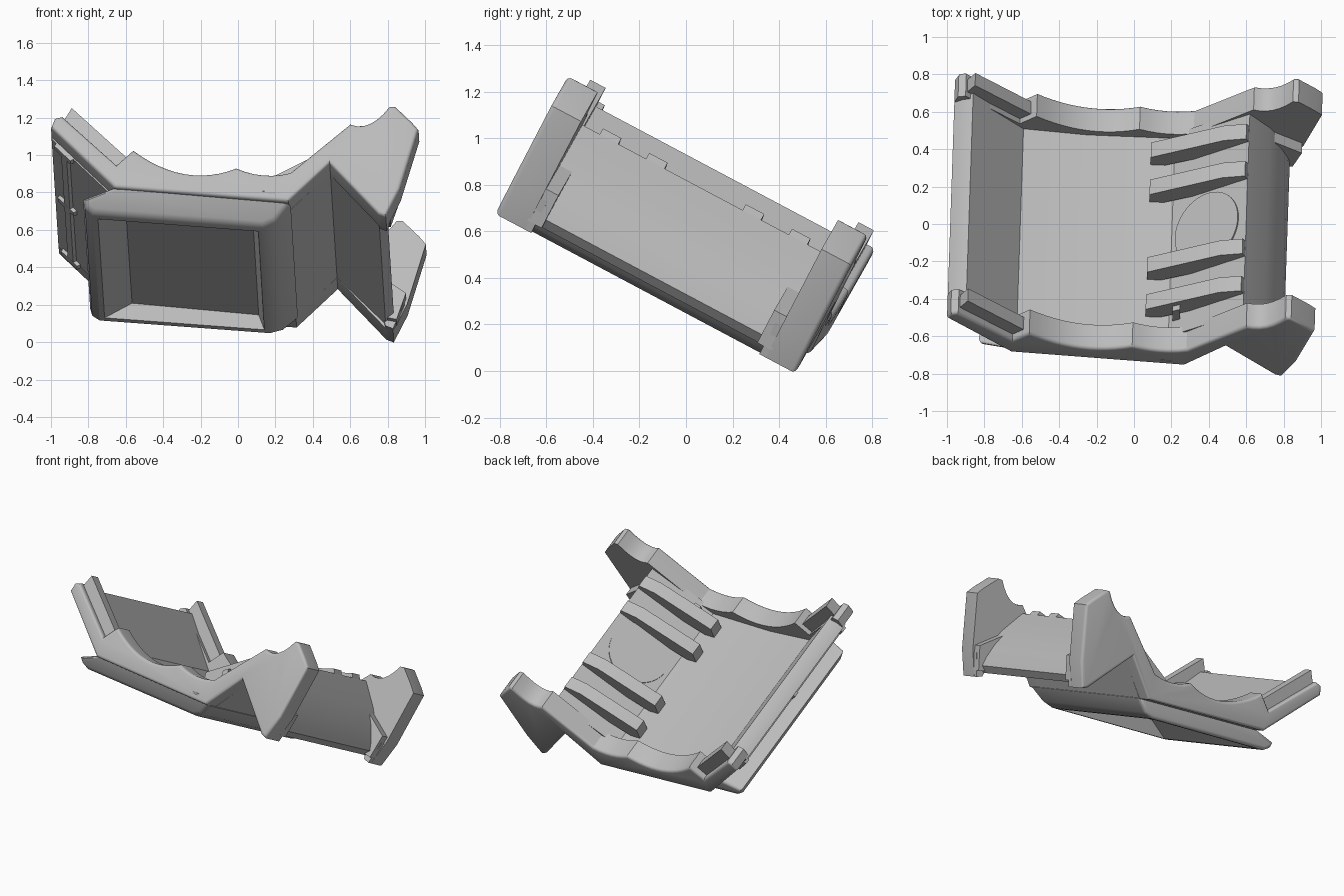
import bpy, bmesh, math
from mathutils import Vector

cube = bpy.data.objects.get("Cube")
if cube:
    bpy.data.objects.remove(cube)

grey = bpy.data.materials.new("plain grey")
grey.use_nodes = True
grey.diffuse_color = (0.5, 0.5, 0.5, 1)
grey.node_tree.nodes["Principled BSDF"].inputs["Base Color"].default_value = (0.5, 0.5, 0.5, 1)

# The part is tilted: its sections lie across AXIS, which runs back and down
AXIS = Vector((0.03, 0.883, -0.469)).normalized()
LENGTH = 1.46
FLANGE = 0.145


def place(x, z, depth):
    """Section point (x, z) on the tilted front plane, moved along the axis."""
    y = -0.79 + 0.531 * (z - 0.68) - 0.034 * x
    return Vector((x, y, z)) + AXIS * depth


def scallop(x1, z1, x2, z2, sag, steps):
    """Points of a hollow curve between two cusps, both ends included."""
    ts = [i / steps for i in range(steps + 1)]
    return [(x1 + (x2 - x1) * t, z1 + (z2 - z1) * t - 4 * sag * t * (1 - t)) for t in ts]


def finish(name, bm):
    bmesh.ops.recalc_face_normals(bm, faces=bm.faces)
    mesh = bpy.data.meshes.new(name)
    bm.to_mesh(mesh)
    bm.free()
    mesh.materials.append(grey)
    obj = bpy.data.objects.new(name, mesh)
    bpy.context.collection.objects.link(obj)
    bpy.ops.object.select_all(action='DESELECT')
    obj.select_set(True)
    bpy.context.view_layer.objects.active = obj
    bpy.ops.object.shade_smooth_by_angle(angle=math.radians(28))


def prism(name, outline, start, end, round_start=0, round_end=0, rake=0, pocket=0):
    """Extrude a section along the axis; optional rounded rims, raked front, underside pocket."""
    bm = bmesh.new()
    first = [bm.verts.new(place(x, z, start + rake * (0.79 - 0.07 * x - z))) for x, z in outline]
    last = [bm.verts.new(place(x, z, end)) for x, z in outline]
    caps = [bm.faces.new(first), bm.faces.new(last[::-1])]
    n = len(outline)
    for i in range(n):
        j = (i + 1) % n
        bm.faces.new((first[i], last[i], last[j], first[j]))
    bmesh.ops.recalc_face_normals(bm, faces=bm.faces)
    rims = [(list(c.edges), r) for c, r in zip(caps, (round_start, round_end)) if r]
    for edges, radius in rims:
        bmesh.ops.bevel(bm, geom=edges, offset=radius, segments=4,
                        profile=0.5, affect='EDGES', clamp_overlap=True)
    if pocket:
        bm.normal_update()
        under = max((f for f in bm.faces if f.normal.z < -0.7), key=lambda f: f.calc_area())
        bmesh.ops.inset_region(bm, faces=[under], thickness=0.04, depth=0)
        shift = under.normal * -pocket
        bmesh.ops.inset_region(bm, faces=[under], thickness=0.012, depth=0)
        middle = under.calc_center_median().x
        for v in under.verts:
            # Pocket floor is narrower than its mouth, most of all on the arm side
            v.co += shift + Vector((0.13 if v.co.x < middle else -0.03, 0, 0))
    finish(name, bm)


# End flanges: arm on one side, scalloped middle, pointed leg on the other
flange = [(-1.0, 1.15), (-0.66, 0.83), (0.27, 0.755), (0.49, 0.96), (0.75, 0.69),
          (0.79, 0.675), (0.865, 0.82), (0.965, 1.14), (0.93, 1.18), (0.84, 1.265)]
flange += scallop(0.81, 1.265, 0.6, 1.17, 0.045, 6)
flange += scallop(0.28, 0.91, -0.01, 0.935, 0.025, 6)
flange += scallop(-0.01, 0.935, -0.56, 1.03, 0.078, 12)[1:]
flange += [(-0.65, 0.95), (-0.94, 1.21), (-0.98, 1.2)]
prism("front_flange", flange, 0, FLANGE, round_start=0.02)
prism("back_flange", flange, LENGTH - FLANGE, LENGTH, round_end=0.02)

# Shell joining the flanges
shell = [(-1.0, 1.14), (-0.66, 0.82), (-0.3, 0.795), (0.27, 0.752), (0.49, 0.962),
         (0.75, 0.712), (0.795, 0.745), (0.785, 0.8), (0.75, 0.89), (0.69, 0.99),
         (0.58, 1.125), (0.18, 0.855), (-0.29, 0.86), (-0.63, 0.9), (-0.9, 1.19),
         (-0.96, 1.17)]
prism("shell", shell, FLANGE - 0.03, LENGTH - FLANGE + 0.03)

# Underside block with a raked front and a shallow pocket
block = [(-0.83, 0.80), (-0.82, 0.765), (-0.78, 0.74), (0.13, 0.672), (0.2, 0.69),
         (0.28, 0.755), (0.2, 0.81), (-0.66, 0.84)]
prism("underside_block", block, 0.015, 1.35, 0.03, 0.025, rake=0.95, pocket=0.085)

# Sloping ribs, in mirrored pairs along the length
rib = [(0.055, 0.82), (0.055, 0.93), (0.445, 1.125), (0.565, 1.15), (0.585, 1.115), (0.38, 0.97)]
for offset in (0.235, 0.46):
    for side in (-1, 1):
        mid = 0.735 + side * offset
        prism("rib", rib, mid - 0.045, mid + 0.045)
prism("rib_stop", [(0.2, 0.84), (0.2, 0.97), (0.24, 0.99), (0.24, 0.87)], 0.2, 0.27)

# Clip rails on the arm, pads and gussets inside the legs, mirrored front to back
rail = [(-0.94, 1.19), (-0.89, 1.27), (-0.58, 0.99), (-0.63, 0.9)]
gusset = [(0.7, 0.96), (0.86, 0.85), (0.81, 0.71), (0.76, 0.72)]
pad = [(0.72, 0.8), (0.85, 0.81), (0.79, 0.675), (0.75, 0.69)]
for part, outline, a, b in (("arm_rail", rail, 0.04, 0.115),
                            ("leg_gusset", gusset, FLANGE - 0.01, FLANGE + 0.06),
                            ("leg_pad", pad, FLANGE - 0.02, FLANGE + 0.03)):
    prism("front_" + part, outline, a, b)
    prism("back_" + part, outline, LENGTH - b, LENGTH - a)

# Thin strip and three catches on the outside of the arm
prism("side_strip", [(-0.94, 1.09), (-0.95, 1.07), (-0.92, 1.04), (-0.9, 1.05)], 0.12, 1.34)
for mid in (0.13, 0.72, 1.33):
    prism("side_catch", [(-0.97, 1.12), (-0.985, 1.1), (-0.9, 1.02), (-0.88, 1.03)],
          mid - 0.02, mid + 0.02)

# Round boss on the slope between the middle ribs
slope = place(0.58, 1.125, 0) - place(0.18, 0.855, 0)
normal = slope.cross(AXIS).normalized()
bm = bmesh.new()
bmesh.ops.create_cone(bm, cap_ends=True, segments=48, radius1=0.21, radius2=0.21, depth=0.016)
bm.transform(normal.to_track_quat('Z', 'Y').to_matrix().to_4x4())
bmesh.ops.translate(bm, verts=bm.verts, vec=place(0.37, 0.983, 0.7))
finish("round_boss", bm)
